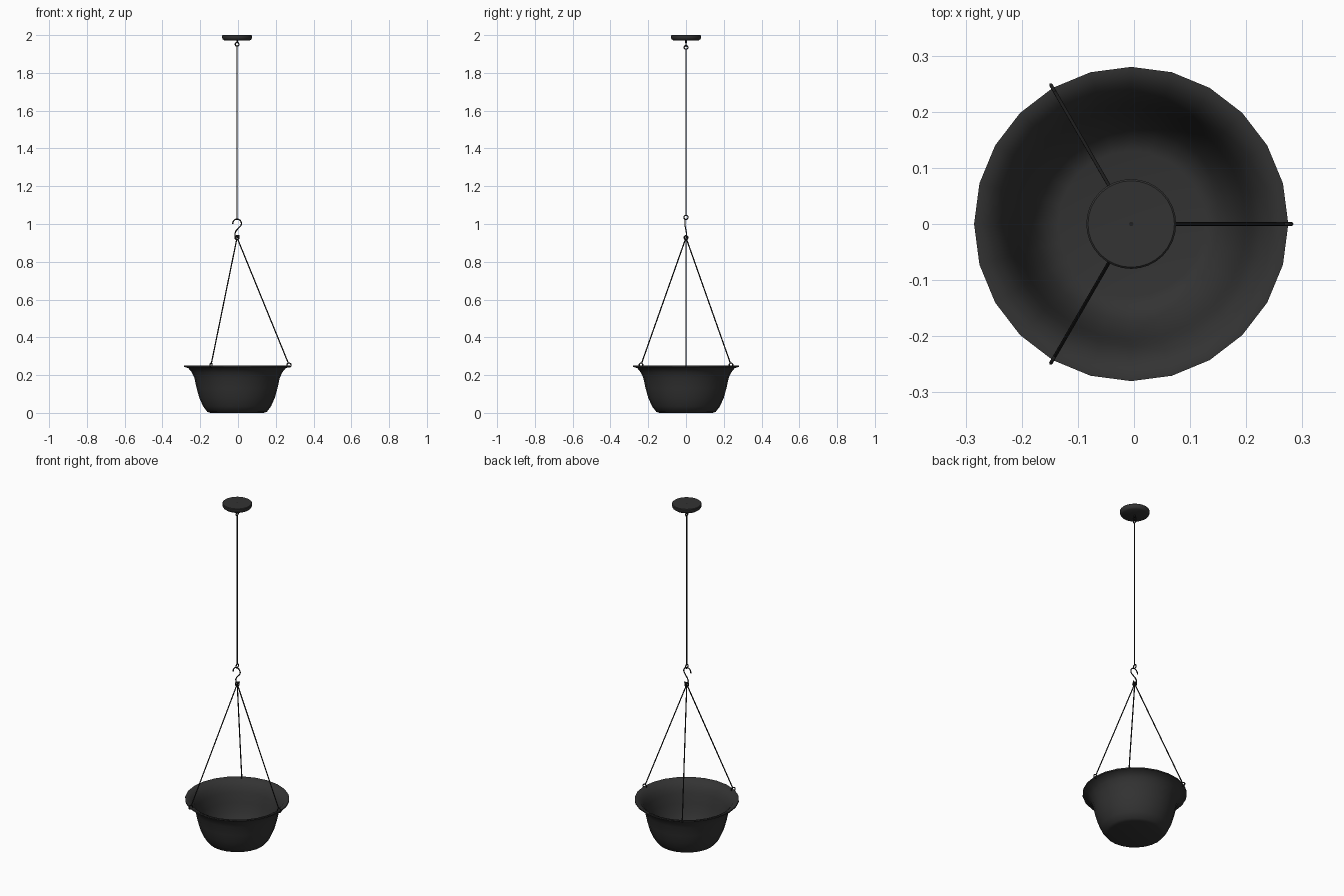
import bpy, bmesh, math
from mathutils import Vector, Matrix

cube = bpy.data.objects.get("Cube")
if cube:
    bpy.data.objects.remove(cube, do_unlink=True)

CX = -0.005          # axis of the hanging assembly
WIRE = 0.0032


def material(name, value):
    m = bpy.data.materials.new(name)
    m.use_nodes = True
    color = (value, value, value, 1)
    m.diffuse_color = color
    bsdf = next(n for n in m.node_tree.nodes if n.type == 'BSDF_PRINCIPLED')
    bsdf.inputs["Base Color"].default_value = color
    return m


charcoal = material("charcoal metal", 0.033)
black = material("black wire", 0.014)


def finish(name, bm, mat, angle=40):
    bmesh.ops.recalc_face_normals(bm, faces=bm.faces)
    mesh = bpy.data.meshes.new(name)
    bm.to_mesh(mesh)
    bm.free()
    ob = bpy.data.objects.new(name, mesh)
    bpy.context.collection.objects.link(ob)
    mesh.materials.append(mat)
    bpy.ops.object.select_all(action='DESELECT')
    ob.select_set(True)
    bpy.context.view_layer.objects.active = ob
    bpy.ops.object.shade_smooth_by_angle(angle=math.radians(angle))
    return ob


def lathe(name, profile, sides, mat, angle=40):
    """Spin (radius, z) points about the hanging axis."""
    bm = bmesh.new()
    verts = [bm.verts.new((CX + r, 0, z)) for r, z in profile]
    edges = [bm.edges.new(p) for p in zip(verts, verts[1:])]
    bmesh.ops.spin(bm, geom=verts + edges, cent=(CX, 0, 0), axis=(0, 0, 1),
                   angle=math.tau, steps=sides)
    bmesh.ops.remove_doubles(bm, verts=bm.verts, dist=0.0001)
    return finish(name, bm, mat, angle)


def tube(name, points, radius, closed=False, mat=black, sides=8):
    """Sweep a round section along a path."""
    pts = [Vector(p) for p in points]
    n = len(pts)
    bm = bmesh.new()
    rings = []
    normal = None
    for i, p in enumerate(pts):
        a = pts[(i - 1) % n] if closed or i else p
        b = pts[(i + 1) % n] if closed or i < n - 1 else p
        t = (b - a).normalized()
        if normal is None:
            normal = t.orthogonal()
        normal = (normal - t * normal.dot(t)).normalized()
        side = t.cross(normal)
        rings.append([bm.verts.new(p + radius * (
            normal * math.cos(k * math.tau / sides) + side * math.sin(k * math.tau / sides)))
            for k in range(sides)])
    for i in range(n if closed else n - 1):
        r0, r1 = rings[i], rings[(i + 1) % n]
        for k in range(sides):
            j = (k + 1) % sides
            bm.faces.new((r0[k], r0[j], r1[j], r1[k]))
    if not closed:
        bm.faces.new(rings[0])
        bm.faces.new(rings[-1])
    return finish(name, bm, mat, 60)


def ring(name, center, radius, heading, thickness=WIRE):
    """Upright ring lying in the vertical plane that contains the heading."""
    out = Vector((math.cos(heading), math.sin(heading), 0))
    up = Vector((0, 0, 1))
    pts = [Vector(center) + radius * (out * math.cos(a) + up * math.sin(a))
           for a in (k * math.tau / 20 for k in range(20))]
    return tube(name, pts, thickness, closed=True)


# Flared pot with a thin lip, outer wall then inner wall
lathe("pot", [(0, 0), (0.14, 0), (0.158, 0.006), (0.18, 0.035), (0.2, 0.08),
              (0.214, 0.13), (0.226, 0.185), (0.24, 0.215), (0.258, 0.237),
              (0.28, 0.244), (0.28, 0.251), (0.271, 0.251), (0.251, 0.241),
              (0.232, 0.217), (0.218, 0.185), (0.206, 0.13), (0.192, 0.08),
              (0.172, 0.038), (0.15, 0.014), (0.13, 0.008), (0, 0.008)],
      24, charcoal, 50)

# Ceiling plate with a softened lower edge and a central fixing
lathe("ceiling_plate", [(0, 1.972), (0.068, 1.972), (0.076, 1.978), (0.08, 1.988),
                        (0.08, 1.997), (0.077, 2.0), (0, 1.999)], 32, charcoal)
lathe("plate_fixing", [(0, 1.995), (0.004, 1.995), (0.004, 2.0), (0, 2.0)], 8, black)

# Eyelet under the plate, long rod and its end loops
tube("plate_stem", [(CX, 0, 1.975), (CX, 0, 1.958)], 0.004)
ring("plate_eyelet", (CX, 0, 1.951), 0.01, 0)
ring("rod_top_loop", (CX, 0, 1.935), 0.01, math.pi / 2)
tube("long_rod", [(CX, 0, 1.926), (CX, 0, 1.045)], 0.0028)
ring("rod_bottom_loop", (CX, 0, 1.035), 0.011, math.pi / 2)

# S hook: large open loop above, small loop below
arc = [math.radians(190 - 15 * k) for k in range(16)]
hook = [(CX + 0.023 * math.cos(a), -0.005, 1.003 + 0.023 * math.sin(a)) for a in arc]
hook += [(CX - 0.004, 0, 0.966), (CX - 0.011, 0.002, 0.952)]
low = [math.radians(170 + 20 * k) for k in range(11)]
hook += [(CX + 0.011 * math.cos(a), 0.003, 0.941 + 0.011 * math.sin(a)) for a in low]
tube("s_hook", hook, WIRE)

# Gathering ring, three hanger wires and their rim loops
top = Vector((CX, 0, 0.928))
for k, label in enumerate(("left", "back_right", "front_right")):
    a = k * math.tau / 3
    out = Vector((math.cos(a), math.sin(a), 0))
    rim = Vector((CX, 0, 0.253)) + out * 0.275
    ring("rim_loop_" + label, rim, 0.011, a)
    ring("gather_loop_" + label, top, 0.011, a)
    tube("hanger_wire_" + label,
         [top + out * 0.004 - Vector((0, 0, 0.01)),
          rim + Vector((0, 0, 0.011)) - out * 0.004], WIRE)
